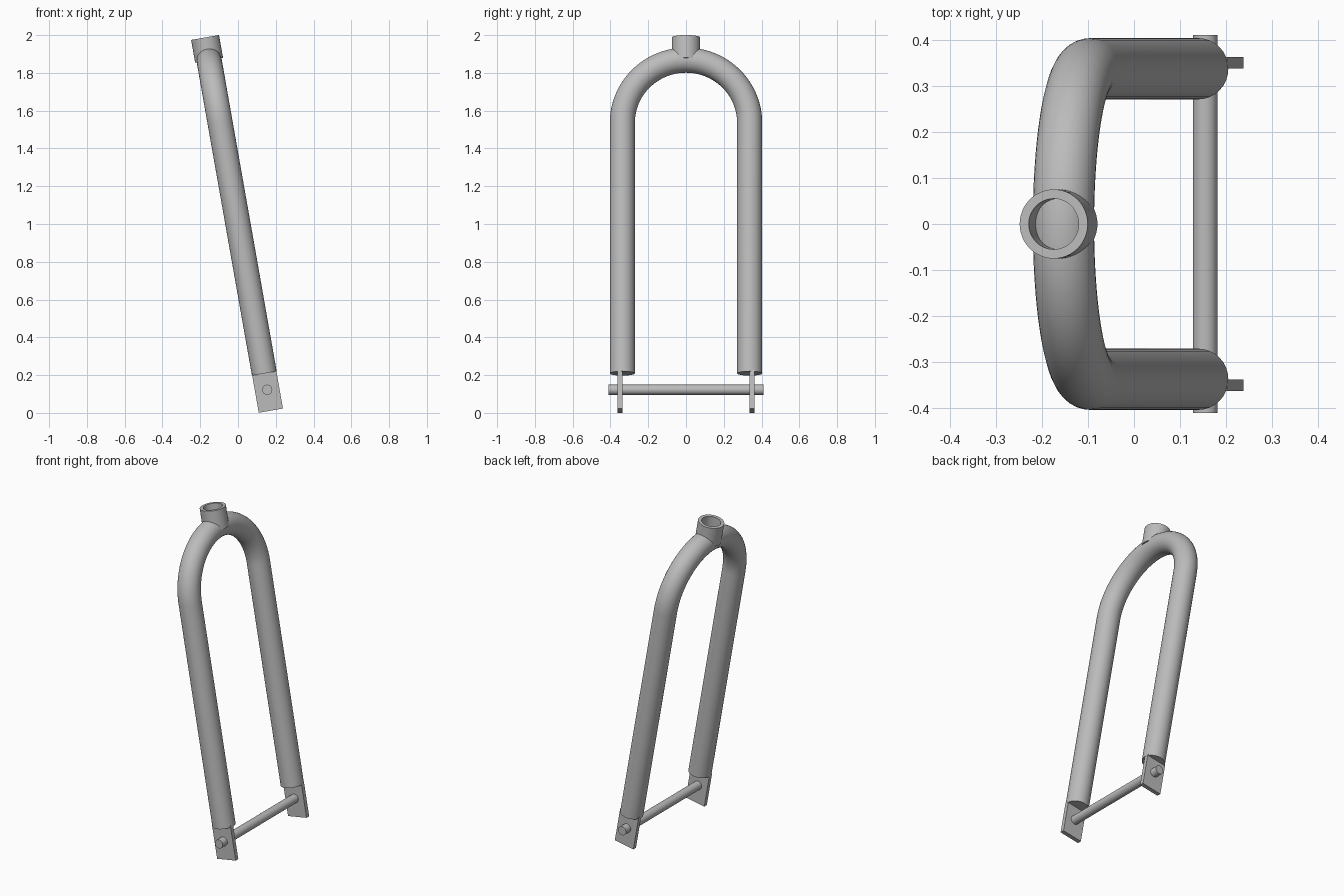
import bpy, bmesh, math
from mathutils import Matrix, Vector

cube = bpy.data.objects.get("Cube")
if cube:
    bpy.data.objects.remove(cube, do_unlink=True)

TILT = Matrix.Translation((0.174, 0, 0.012)) @ Matrix.Rotation(math.radians(-10), 4, 'Y')
LEG_Y, LEG_R = 0.337, 0.0665      # leg offset and tube radius
LEG_BOTTOM, CROWN = 0.2, 1.884    # heights along the tilted axis
TOP = 2.006

grey = bpy.data.materials.new("plain_grey")
grey.use_nodes = True
grey.diffuse_color = (0.5, 0.5, 0.5, 1)
grey.node_tree.nodes["Principled BSDF"].inputs["Base Color"].default_value = grey.diffuse_color


def finish(obj):
    """Tilt the part, colour it and smooth its round sides."""
    obj.data.transform(TILT)
    obj.data.materials.clear()
    obj.data.materials.append(grey)
    bpy.ops.object.select_all(action='DESELECT')
    obj.select_set(True)
    bpy.context.view_layer.objects.active = obj
    bpy.ops.object.shade_smooth_by_angle(angle=math.radians(35))


def add_part(name, bm):
    bmesh.ops.recalc_face_normals(bm, faces=bm.faces)
    mesh = bpy.data.meshes.new(name)
    bm.to_mesh(mesh)
    bm.free()
    obj = bpy.data.objects.new(name, mesh)
    bpy.context.collection.objects.link(obj)
    finish(obj)


def add_tube(name, path, radius):
    """Sweep a capped round tube along a path."""
    curve = bpy.data.curves.new(name, 'CURVE')
    curve.dimensions = '3D'
    curve.bevel_depth = radius
    curve.bevel_resolution = 14
    curve.use_fill_caps = True
    spline = curve.splines.new('POLY')
    spline.points.add(len(path) - 1)
    for point, co in zip(spline.points, path):
        point.co = (*co, 1)
    obj = bpy.data.objects.new(name, curve)
    bpy.context.collection.objects.link(obj)
    bpy.ops.object.select_all(action='DESELECT')
    obj.select_set(True)
    bpy.context.view_layer.objects.active = obj
    bpy.ops.object.convert(target='MESH')
    obj = bpy.context.view_layer.objects.active
    # weld the caps to the tube so that normals agree
    bm = bmesh.new()
    bm.from_mesh(obj.data)
    bmesh.ops.remove_doubles(bm, verts=bm.verts, dist=0.0001)
    bmesh.ops.recalc_face_normals(bm, faces=bm.faces)
    bm.to_mesh(obj.data)
    bm.free()
    finish(obj)


# Fork legs joined by a half-circle crown
arc = [math.pi * i / 48 for i in range(49)]
path = [(0, LEG_Y * math.cos(a), CROWN - LEG_Y + LEG_Y * math.sin(a)) for a in arc]
path = [(0, LEG_Y, LEG_BOTTOM)] + path + [(0, -LEG_Y, LEG_BOTTOM)]
add_tube("fork_legs", path, LEG_R)

# Hollow collar on top of the crown
bm = bmesh.new()
profile = [(0.075, CROWN), (0.075, TOP), (0.055, TOP), (0.055, CROWN)]
verts = [bm.verts.new((r, 0, z)) for r, z in profile]
edges = [bm.edges.new((verts[i], verts[(i + 1) % 4])) for i in range(4)]
bmesh.ops.spin(bm, geom=verts + edges, cent=(0, 0, 0), axis=(0, 0, 1),
               angle=math.tau, steps=48)
bmesh.ops.remove_doubles(bm, verts=bm.verts, dist=0.0001)
add_part("collar", bm)

# Flat plates under the legs
for name, side in (("left_plate", -1), ("right_plate", 1)):
    bm = bmesh.new()
    bmesh.ops.create_cube(bm, size=1)
    bmesh.ops.scale(bm, vec=Vector((0.13, 0.026, 0.21)), verts=bm.verts)
    bmesh.ops.translate(bm, vec=Vector((0, side * 0.35, 0.105)), verts=bm.verts)
    add_part(name, bm)

# Axle through both plates
add_tube("axle", [(0, -0.41, 0.112), (0, 0.41, 0.112)], 0.027)
